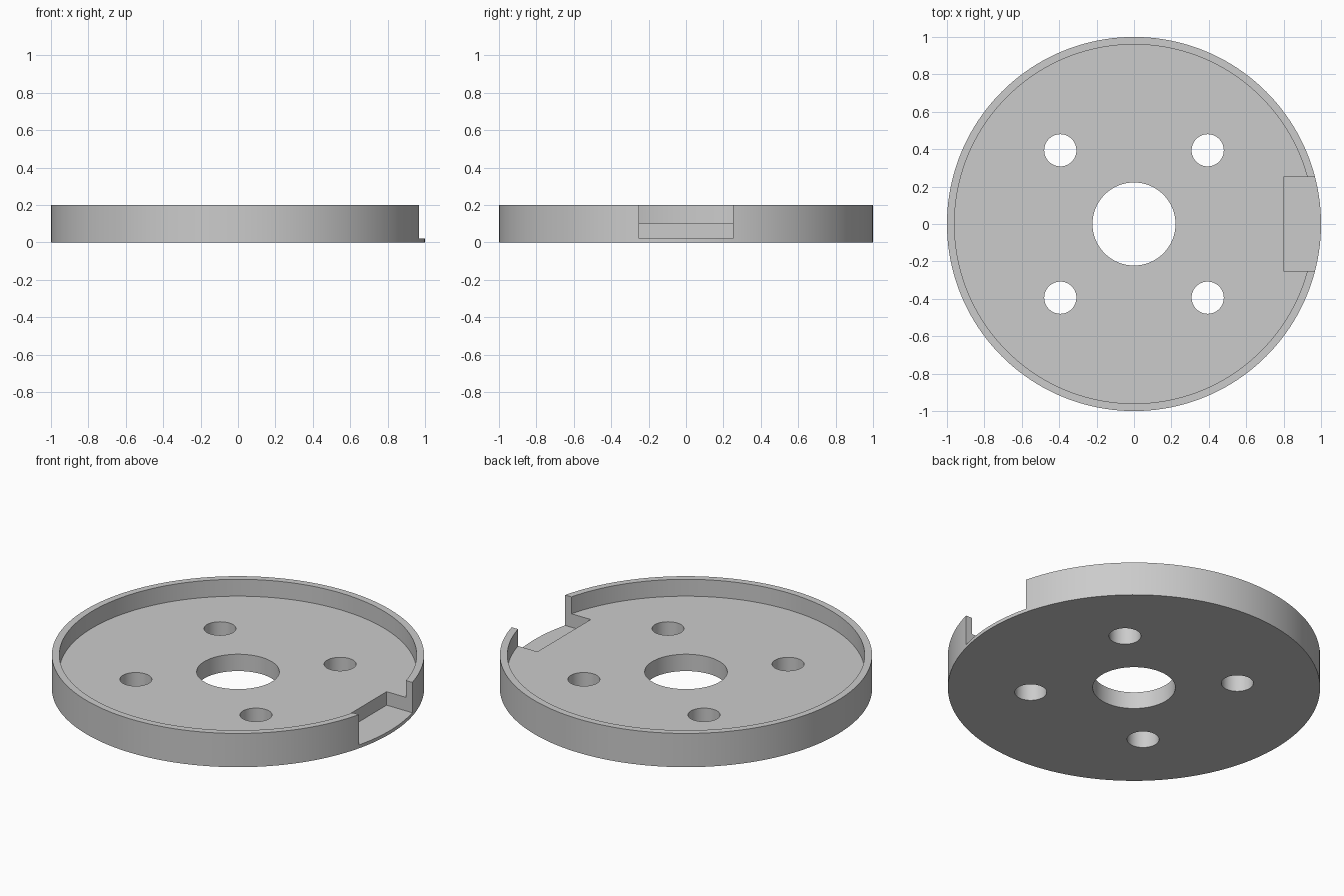
import bpy, math

if "Cube" in bpy.data.objects:
    bpy.data.objects.remove(bpy.data.objects["Cube"], do_unlink=True)

grey = bpy.data.materials.new("plain grey")
grey.use_nodes = True
colour = (0.6, 0.6, 0.6, 1)
grey.diffuse_color = colour
grey.node_tree.nodes["Principled BSDF"].inputs["Base Color"].default_value = colour


def cylinder(name, radius, bottom, top, x=0, y=0, sides=64):
    bpy.ops.mesh.primitive_cylinder_add(vertices=sides, radius=radius, depth=top - bottom,
                                        location=(x, y, (bottom + top) / 2))
    obj = bpy.context.object
    obj.name = name
    obj.data.materials.append(grey)
    return obj


def cut(target, cutter):
    mod = target.modifiers.new(cutter.name, 'BOOLEAN')
    mod.operation = 'DIFFERENCE'
    mod.solver = 'EXACT'
    mod.object = cutter
    bpy.context.view_layer.objects.active = target
    bpy.ops.object.modifier_apply(modifier=mod.name)
    bpy.data.objects.remove(cutter, do_unlink=True)


# Round plate with a shallow tray that leaves a thin raised rim
plate = cylinder("round_plate", 1, 0, 0.2, sides=160)
cut(plate, cylinder("tray_recess", 0.96, 0.1, 0.4, sides=160))

# Central bore and four bolt holes
cut(plate, cylinder("centre_bore", 0.222, -0.2, 0.4, sides=96))
for x in (-0.394, 0.394):
    for y in (-0.394, 0.394):
        cut(plate, cylinder("bolt_hole", 0.086, -0.2, 0.4, x, y))

# Rectangular notch through the rim, leaving a thin floor
bpy.ops.mesh.primitive_cube_add(size=1, location=(1.05, 0, 0.22))
notch = bpy.context.object
notch.name = "rim_notch"
notch.scale = (0.5, 0.5, 0.4)
notch.data.materials.append(grey)
bpy.context.view_layer.update()
cut(plate, notch)

# Smooth round walls, crisp edges
bpy.ops.object.select_all(action='DESELECT')
plate.select_set(True)
bpy.context.view_layer.objects.active = plate
bpy.ops.object.shade_smooth_by_angle(angle=math.radians(30))
